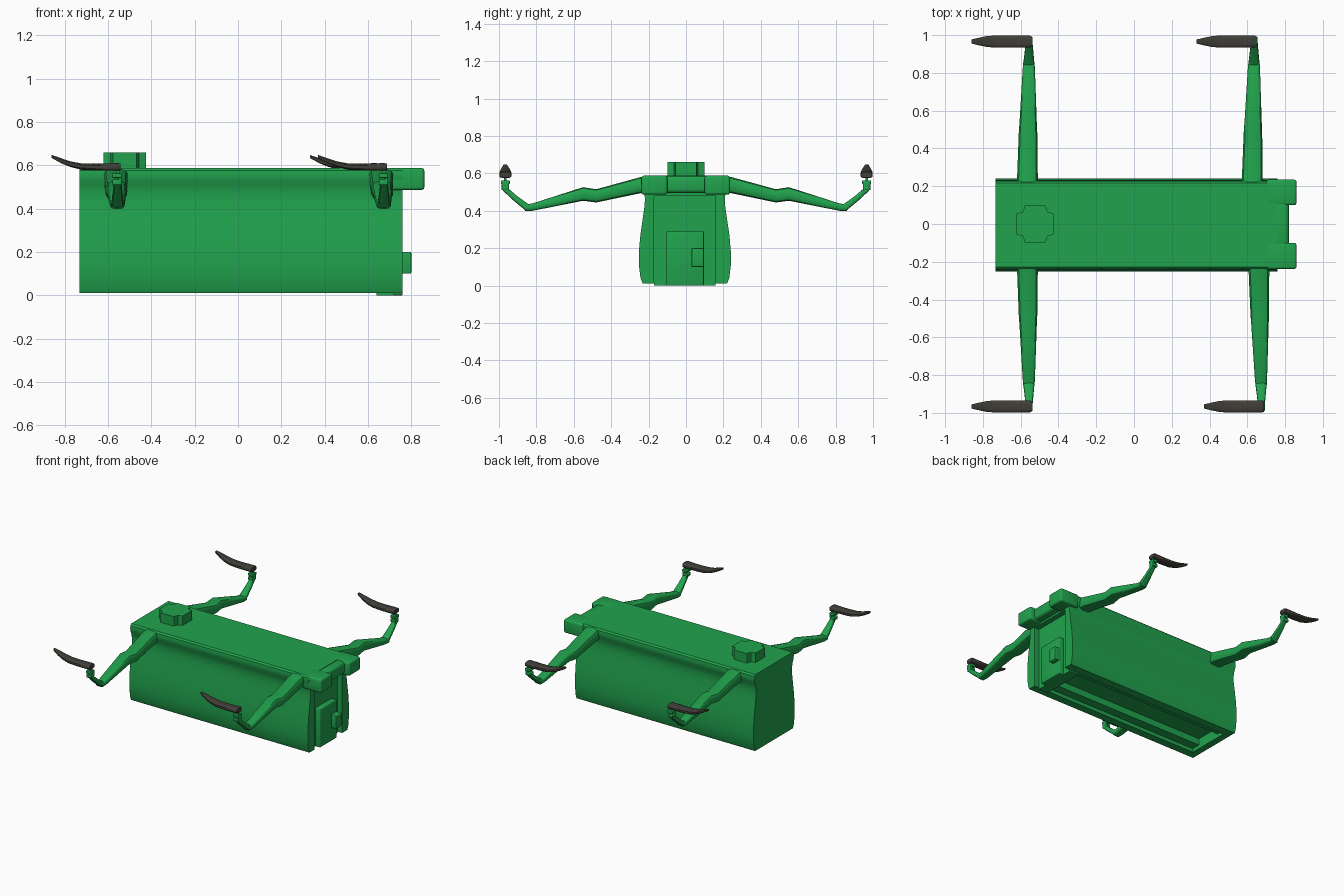
import bpy
import bmesh
import math
from mathutils import Vector

if "Cube" in bpy.data.objects:
    bpy.data.objects.remove(bpy.data.objects["Cube"], do_unlink=True)


def material(name, rgb):
    m = bpy.data.materials.new(name)
    m.use_nodes = True
    m.diffuse_color = (*rgb, 1)
    m.node_tree.nodes["Principled BSDF"].inputs["Base Color"].default_value = (*rgb, 1)
    return m


green = material("green", (0.015, 0.365, 0.075))
charcoal = material("charcoal", (0.053, 0.049, 0.04))


def finish(name, bm, mat, angle=35):
    bmesh.ops.recalc_face_normals(bm, faces=bm.faces)
    mesh = bpy.data.meshes.new(name)
    bm.to_mesh(mesh)
    bm.free()
    mesh.materials.append(mat)
    ob = bpy.data.objects.new(name, mesh)
    bpy.context.collection.objects.link(ob)
    bpy.ops.object.select_all(action='DESELECT')
    ob.select_set(True)
    bpy.context.view_layer.objects.active = ob
    bpy.ops.object.shade_smooth_by_angle(angle=math.radians(angle))
    return ob


def box(name, lo, hi, bevel=0, mat=green):
    bm = bmesh.new()
    bmesh.ops.create_cube(bm, size=1)
    lo, hi = Vector(lo), Vector(hi)
    for v in bm.verts:
        v.co = (lo + hi) / 2 + v.co * (hi - lo)
    if bevel:
        bmesh.ops.bevel(bm, geom=bm.edges[:], offset=bevel, segments=3,
                        profile=0.5, affect='EDGES')
    return finish(name, bm, mat)


def prism(name, points, depth, mat=green):
    """Fill a closed outline and push it along a vector."""
    bm = bmesh.new()
    face = bm.faces.new([bm.verts.new(p) for p in points])
    out = bmesh.ops.extrude_face_region(bm, geom=[face])["geom"]
    bmesh.ops.translate(bm, vec=depth,
                        verts=[e for e in out if isinstance(e, bmesh.types.BMVert)])
    return finish(name, bm, mat)


def loft(name, rings, mat=green, angle=40):
    """Skin a row of equal rings and close both ends."""
    bm = bmesh.new()
    rows = [[bm.verts.new(p) for p in ring] for ring in rings]
    n = len(rows[0])
    for a, b in zip(rows, rows[1:]):
        for i in range(n):
            j = (i + 1) % n
            bm.faces.new((a[i], a[j], b[j], b[i]))
    bm.faces.new(rows[0])
    bm.faces.new(rows[-1])
    return finish(name, bm, mat, angle)


def rounded(count=12, power=0.55):
    """Unit rounded-square outline."""
    pts = []
    for k in range(count):
        t = math.tau * (k + 0.5) / count
        c, s = math.cos(t), math.sin(t)
        pts.append((math.copysign(abs(c) ** power, c), math.copysign(abs(s) ** power, s)))
    return pts


# Hull: bulging sides, rounded roof, channel open underneath
MID = -0.006
side = [(0.226, 0.012), (0.237, 0.04), (0.246, 0.11), (0.246, 0.18), (0.238, 0.27),
        (0.225, 0.36), (0.215, 0.43), (0.214, 0.47), (0.22, 0.505), (0.231, 0.53),
        (0.236, 0.555), (0.233, 0.577), (0.222, 0.588)]
skin = [(MID + y, z) for y, z in side] + [(MID - y, z) for y, z in reversed(side)]
channel = [(-0.172, 0.012), (-0.172, 0.48), (0.157, 0.48), (0.157, 0.012)]
prism("hull_shell", [(-0.68, y, z) for y, z in skin + channel], (1.44, 0, 0))
prism("hull_closed_end", [(-0.732, y, z) for y, z in skin], (0.052, 0, 0))

# Underside: shallow recess between two rails
box("recess_ceiling", (-0.68, -0.172, 0.09), (0.7, 0.157, 0.48))
box("back_rail", (-0.68, 0.095, 0.04), (0.7, 0.157, 0.09))
box("front_rail", (-0.68, -0.172, 0.04), (0.7, -0.105, 0.09))
box("end_panel", (0.64, -0.172, 0), (0.72, 0.157, 0.48))

# Open end: door block, latch and roof lugs
box("door_block", (0.68, -0.105, 0), (0.76, 0.095, 0.29), 0.006)
box("door_latch", (0.74, 0.03, 0.1), (0.8, 0.095, 0.2), 0.005)
box("roof_lip", (0.7, -0.14, 0.495), (0.82, 0.14, 0.585), 0.02)
box("back_lug", (0.7, 0.1, 0.487), (0.86, 0.235, 0.588), 0.012)
box("front_lug", (0.7, -0.238, 0.487), (0.86, -0.1, 0.588), 0.012)

# Roof cap with a plus-shaped outline
a, b = 0.098, 0.055
quarter = [(a, -b), (a, b), (b + 0.01, b + 0.01)]
plus = []
for k in range(4):
    c, s = round(math.cos(k * math.pi / 2)), round(math.sin(k * math.pi / 2))
    plus += [(-0.523 + x * c - y * s, x * s + y * c, 0.57) for x, y in quarter]
prism("roof_cap", plus, (0, 0, 0.09))

# Arms: (distance out, height, half width, half thickness)
ARM = [(0.17, 0.54, 0.056, 0.045), (0.24, 0.538, 0.056, 0.044),
       (0.48, 0.48, 0.05, 0.036), (0.55, 0.49, 0.046, 0.037),
       (0.82, 0.42, 0.033, 0.02), (0.86, 0.416, 0.03, 0.017)]
FOREARM = [(0.845, 0.415, 0.03, 0.019), (0.91, 0.465, 0.023, 0.016),
           (0.97, 0.518, 0.017, 0.014)]
# Blades: (distance from hub, height, half width, half thickness)
BLADE = [(-0.012, 0.593, 0.03, 0.016), (0.0, 0.593, 0.032, 0.018),
         (0.1, 0.592, 0.033, 0.016), (0.17, 0.595, 0.033, 0.015),
         (0.22, 0.606, 0.03, 0.013), (0.26, 0.621, 0.022, 0.012),
         (0.305, 0.641, 0.011, 0.007)]
ring = rounded()


def arm(label, s, root_x, tip_x):
    def x_at(d):
        return root_x + (tip_x - root_x) * (d - 0.17) / 0.8

    loft(f"{label}_arm", [[(x_at(d) + u * w, s * d, z + v * h) for u, v in ring]
                          for d, z, w, h in ARM])
    loft(f"{label}_forearm", [[(x_at(d) + u * w, s * (d - v * h * 0.7), z + v * h * 0.7)
                               for u, v in ring] for d, z, w, h in FOREARM])
    # Hooked clamp holding the blade
    y = s * 0.966
    box(f"{label}_clamp", (tip_x - 0.025, y - 0.02, 0.51), (tip_x + 0.018, y + 0.02, 0.535), 0.005)
    box(f"{label}_clamp_post", (tip_x + 0.002, y - 0.02, 0.52),
        (tip_x + 0.018, y + 0.02, 0.56), 0.004)
    box(f"{label}_clamp_top", (tip_x - 0.025, y - 0.024, 0.543),
        (tip_x + 0.018, y + 0.024, 0.563), 0.004)
    box(f"{label}_pin", (tip_x - 0.008, y - 0.007, 0.55), (tip_x + 0.008, y + 0.007, 0.59))
    loft(f"{label}_blade", [[(tip_x - d, y + u * w, z + v * h) for u, v in ring]
                            for d, z, w, h in BLADE], charcoal)


arm("back_right", 1, -0.565, -0.555)
arm("front_right", -1, -0.565, -0.555)
arm("back_left", 1, 0.625, 0.637)
arm("front_left", -1, 0.66, 0.675)
